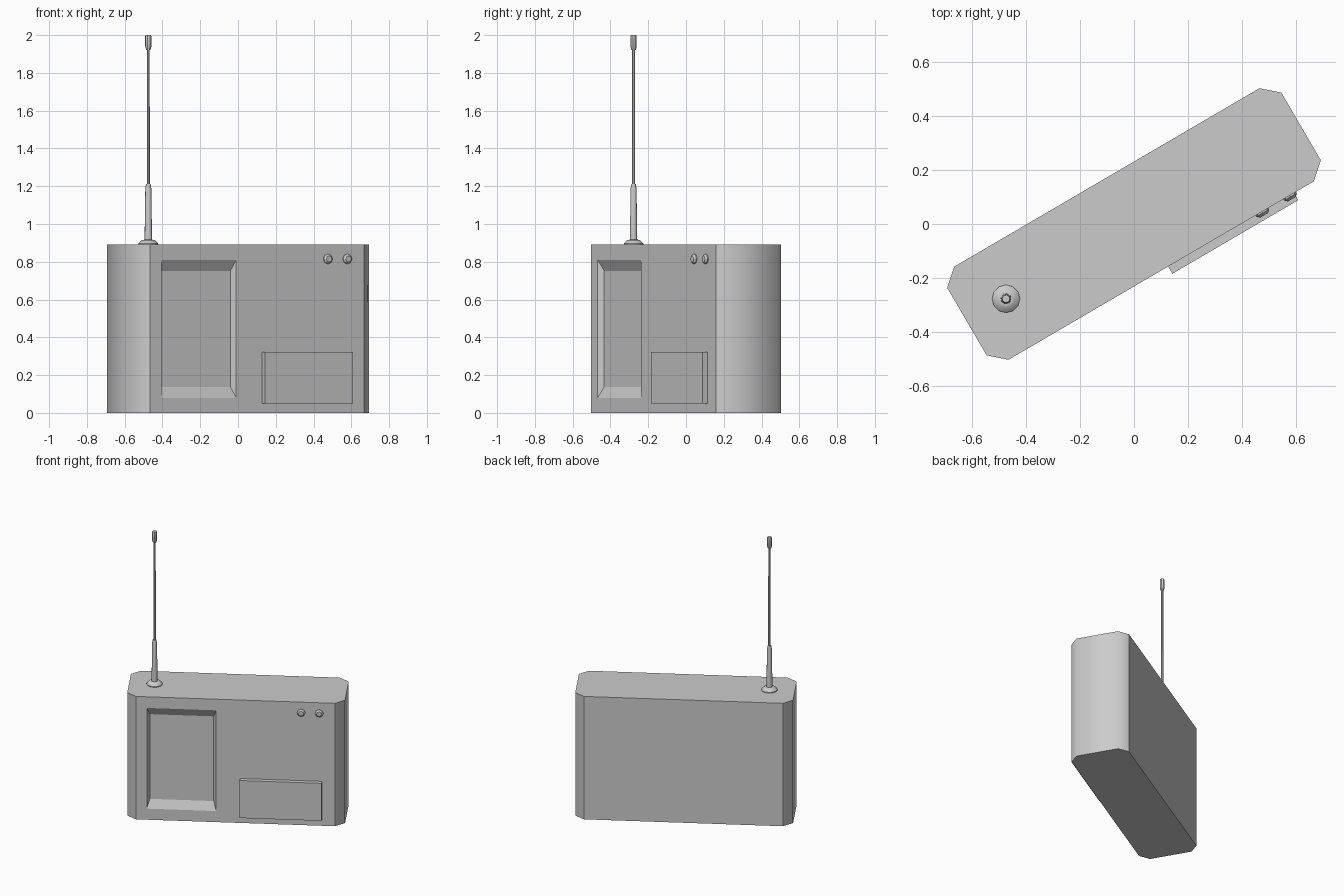
import bpy, bmesh
from math import radians, cos, sin, pi
from mathutils import Matrix, Vector

if "Cube" in bpy.data.objects:
    bpy.data.objects.remove(bpy.data.objects["Cube"])

TURN = Matrix.Rotation(radians(30.3), 4, 'Z')   # whole radio is turned about z
HX, HY, H = 0.718, 0.20, 0.891                  # half length, half depth, height


def finish(name, bm, local=Matrix.Identity(4), smooth=False):
    bmesh.ops.recalc_face_normals(bm, faces=bm.faces[:])
    me = bpy.data.meshes.new(name)
    bm.to_mesh(me)
    bm.free()
    ob = bpy.data.objects.new(name, me)
    bpy.context.collection.objects.link(ob)
    ob.matrix_world = TURN @ local
    if smooth:
        bpy.ops.object.select_all(action='DESELECT')
        ob.select_set(True)
        bpy.context.view_layer.objects.active = ob
        bpy.ops.object.shade_smooth_by_angle(angle=radians(40))
    return ob


def revolve(name, profile, sides, local, smooth=True):
    """Closed solid from (radius, height) pairs turned about z."""
    bm = bmesh.new()
    rings = [[bm.verts.new((r * cos(2 * pi * i / sides), r * sin(2 * pi * i / sides), z))
              for i in range(sides)] for r, z in profile]
    for a, b in zip(rings, rings[1:]):
        for i in range(sides):
            j = (i + 1) % sides
            bm.faces.new((a[i], a[j], b[j], b[i]))
    bm.faces.new(rings[0][::-1])
    bm.faces.new(rings[-1])
    return finish(name, bm, local, smooth)


def inset_to(bm, face, x0, x1, y, z0, z1):
    """Inset a front face and move its corners to the given rectangle."""
    mid = face.calc_center_median()
    bmesh.ops.inset_individual(bm, faces=[face], thickness=0.01)
    for v in face.verts:
        v.co = Vector((x0 if v.co.x < mid.x else x1, y, z0 if v.co.z < mid.z else z1))


# Case: prism with cut corners and softly shaded ends
bm = bmesh.new()
cx, cy = HX - 0.062, HY - 0.055
quarter = [(HX, cy), (cx, HY)]
half = quarter + [(-x, y) for x, y in quarter[::-1]]
outline = half + [(-x, -y) for x, y in half]
base = bm.faces.new([bm.verts.new((x, y, 0)) for x, y in outline])
new = bmesh.ops.extrude_face_region(bm, geom=[base])['geom']
bmesh.ops.translate(bm, vec=(0, 0, H), verts=[g for g in new if isinstance(g, bmesh.types.BMVert)])
bmesh.ops.recalc_face_normals(bm, faces=bm.faces[:])
for f in bm.faces:
    f.smooth = abs(f.normal.x) > 0.3
# Sunken speaker window in the front
front = min(bm.faces, key=lambda f: f.normal.y)
inset_to(bm, front, -0.585, -0.128, -HY, 0.08, 0.81)
inset_to(bm, front, -0.567, -0.146, -HY + 0.03, 0.138, 0.752)
finish("radio_case", bm)

# Raised panel at the lower right of the front
bm = bmesh.new()
bmesh.ops.create_cube(bm, size=1)
bmesh.ops.scale(bm, vec=(0.54, 0.051, 0.272), verts=bm.verts[:])
finish("front_panel", bm, Matrix.Translation((0.30, -0.2055, 0.186)))

# Two small knobs
for i, x in enumerate((0.433, 0.552)):
    place = Matrix.Translation((x, -HY + 0.01, 0.815)) @ Matrix.Rotation(pi / 2, 4, 'X')
    revolve(f"knob_{i + 1}", [(0.027, 0), (0.027, 0.016), (0.017, 0.026)], 8, place, False)

# Telescopic antenna
stand = Matrix.Translation((-0.55, 0, 0))
revolve("antenna_base", [(0.052, H - 0.01), (0.052, 0.897), (0.034, 0.915), (0.02, 0.917)], 12, stand)
revolve("antenna_sleeve", [(0.02, 0.91), (0.016, 1.19), (0.012, 1.213)], 10, stand)
revolve("antenna_rod", [(0.0085, 1.20), (0.0075, 1.93)], 8, stand)
revolve("antenna_tip", [(0.012, 1.92), (0.017, 1.94), (0.017, 1.994), (0.014, 2.0)], 8, stand)
